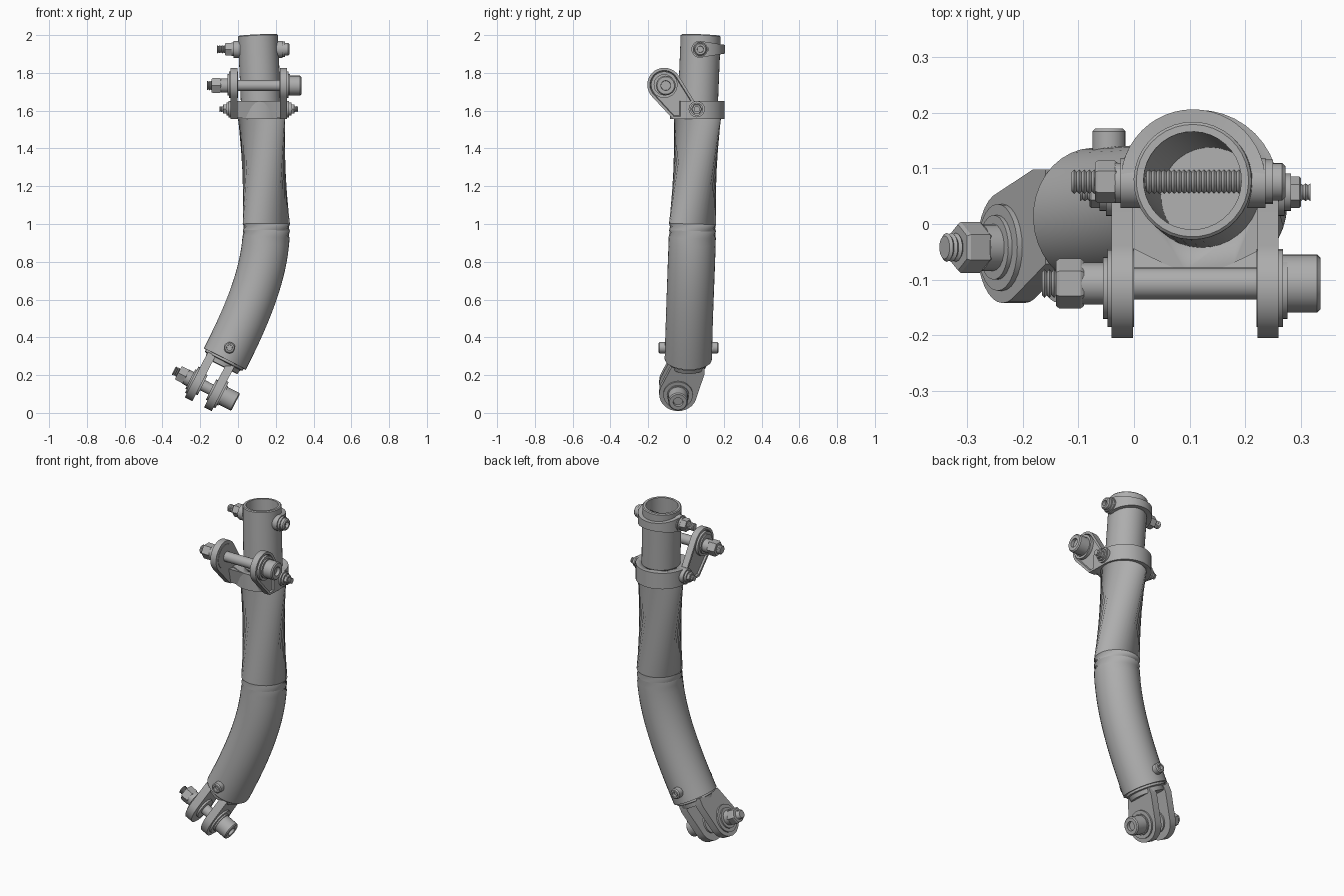
import bpy, bmesh, math
from mathutils import Vector, Quaternion
from mathutils.geometry import convex_hull_2d, interpolate_bezier

if "Cube" in bpy.data.objects:
    bpy.data.objects.remove(bpy.data.objects["Cube"])

steel = bpy.data.materials.new("grey_steel")
steel.use_nodes = True
steel.diffuse_color = (0.42, 0.42, 0.42, 1)
steel.node_tree.nodes["Principled BSDF"].inputs["Base Color"].default_value = (0.42, 0.42, 0.42, 1)

X, Y, Z = Vector((1, 0, 0)), Vector((0, 1, 0)), Vector((0, 0, 1))


def finish(name, bm):
    bmesh.ops.recalc_face_normals(bm, faces=bm.faces)
    me = bpy.data.meshes.new(name)
    bm.to_mesh(me)
    bm.free()
    me.materials.append(steel)
    for p in me.polygons:
        p.use_smooth = True
    me.set_sharp_from_angle(angle=math.radians(32))
    ob = bpy.data.objects.new(name, me)
    bpy.context.scene.collection.objects.link(ob)
    return ob


def skin(bm, rings):
    """Join equal rings of points into a capped solid."""
    loops = [[bm.verts.new(p) for p in r] for r in rings]
    n = len(loops[0])
    for a, b in zip(loops, loops[1:]):
        for i in range(n):
            bm.faces.new((a[i], a[(i + 1) % n], b[(i + 1) % n], b[i]))
    return bm.faces.new(loops[0][::-1]), bm.faces.new(loops[-1])


def ring(c, axis, r, n):
    q = Vector(axis).to_track_quat('Z', 'Y')
    return [Vector(c) + q @ Vector((r * math.cos(t), r * math.sin(t), 0))
            for t in (2 * math.pi * i / n for i in range(n))]


def turned(name, o, axis, parts):
    """Several lathe profiles [(sides, [(along, radius), ...])] in one object."""
    bm = bmesh.new()
    axis = Vector(axis).normalized()
    for sides, prof in parts:
        skin(bm, [ring(Vector(o) + axis * t, axis, r, sides) for t, r in prof])
    return finish(name, bm)


def rod(t0, t1, r, n=20):
    return n, [(t0, r), (t1, r)]


def thread(t0, t1, r, pitch=0.009):
    k = max(2, round((t1 - t0) / pitch * 2))
    return 14, [(t0 + (t1 - t0) * i / k, r * (0.8 if i % 2 == 0 else 1)) for i in range(k + 1)]


def nut(t0, t1, r):
    c = (t1 - t0) * 0.12
    return 6, [(t0, r * 0.9), (t0 + c, r), (t1 - c, r), (t1, r * 0.9)]


def socket_head(t0, t1, r, n=20):
    s = 1 if t1 > t0 else -1
    c = 0.006 * s
    return n, [(t0, r), (t1 - c, r), (t1, r - 0.006), (t1, r * 0.5), (t1 - 3 * c, r * 0.48)]


def circle(cx, cy, r, n=32):
    return [(cx + r * math.cos(2 * math.pi * i / n), cy + r * math.sin(2 * math.pi * i / n))
            for i in range(n)]


def plate(name, pts, o, u, v, w, t0, t1, pocket=0):
    """Hull of 2D points in the u, v plane, extruded along w; t1 is the outer side."""
    hull = [pts[i] for i in convex_hull_2d([Vector(p) for p in pts])]
    bm = bmesh.new()
    _, cap = skin(bm, [[Vector(o) + u * a + v * b + w * t for a, b in hull] for t in (t0, t1)])
    bmesh.ops.recalc_face_normals(bm, faces=bm.faces)
    if pocket:
        bmesh.ops.inset_region(bm, faces=[cap], thickness=pocket, depth=0)
        bmesh.ops.inset_region(bm, faces=[cap], thickness=0.004, depth=-0.01)
    return finish(name, bm)


# Bent main tube with a stepped, hollow top
down = Vector((-0.455, -0.02, -0.89)).normalized()
top, step, bend = Vector((0.105, 0.078, 2)), Vector((0.125, 0.06, 1.56)), Vector((0.15, 0.035, 1))
foot = Vector((-0.07, 0.012, 0.285))
up = (top - step).normalized()
path = interpolate_bezier(foot, foot - down * 0.3, Vector((0.155, 0.03, 0.78)), bend, 20)
stations = []
for i, p in enumerate(path):
    tan = -down if i == 0 else path[min(i + 1, 19)] - path[i - 1]
    stations.append((p, tan, 0.125))
stations += [(step, up, 0.125), (step, up, 0.106), (top - up * 0.005, up, 0.106), (top, up, 0.101),
             (top, up, 0.088), (step - up * 0.25, up, 0.088)]
bm = bmesh.new()
skin(bm, [ring(*s, 36) for s in stations])
finish("main_tube", bm)

# Cross bolt through the lower end of the tube
turned("lower_cross_bolt", (-0.045, 0.012, 0.345), Y,
       [rod(-0.13, 0.13, 0.018), socket_head(-0.11, -0.157, 0.03), socket_head(0.11, 0.16, 0.03)])

# Clevis fork: neck, two lugs, washers and pin
pin_dir = Vector((0.89, 0, -0.455)).normalized()
lift = Vector((0.455, 0, 0.89)).normalized()
pin = Vector((-0.165, -0.042, 0.135))
turned("fork_neck", foot, down, [(32, [(-0.01, 0.112), (0.012, 0.112), (0.016, 0.1), (0.04, 0.095)])])
lug = circle(0, 0, 0.1) + [(-0.03, 0.17), (0.14, 0.17), (0.14, 0.12), (-0.04, 0.12)]
for side, s in (("left", 1), ("right", -1)):
    plate(f"fork_lug_{side}", lug, pin, Y, lift, pin_dir * s, 0.035, 0.08)
    turned(f"fork_washer_{side}", pin, pin_dir * s,
           [rod(0.078, 0.09, 0.078, 28), rod(0.088, 0.098, 0.058, 28), rod(0.025, 0.037, 0.06, 28)])
turned("fork_pin", pin, pin_dir,
       [rod(-0.14, 0.1, 0.03), rod(-0.125, -0.09, 0.042), nut(-0.17, -0.12, 0.046),
        thread(-0.197, -0.165, 0.026), socket_head(0.09, 0.172, 0.052, 24)])

# Collar clamp around the step, bored for the tube
collar = plate("collar", circle(0.115, 0.06, 0.145, 40) + [(-0.03, -0.03), (0.26, -0.03)],
               (0, 0, 0), X, Y, Z, 1.555, 1.65)
cutter = turned("collar_cutter", step, up, [rod(-0.2, 0.3, 0.1, 36)])
cutter.hide_render = True
cutter.hide_viewport = True
cut = collar.modifiers.new("bore", 'BOOLEAN')
cut.object = cutter
cut.operation = 'DIFFERENCE'

# Web between the arms
plate("collar_web", [(-0.065, 1.56), (-0.025, 1.56), (-0.025, 1.64), (-0.085, 1.65)],
      (0, 0, 0), Y, Z, X, -0.01, 0.24)

# Raised arms with pockets, hub rings and clamp bosses
arm = circle(-0.115, 1.737, 0.09) + [(-0.07, 1.557), (0.06, 1.557), (0.075, 1.6), (0.03, 1.655)]
mid = 0.11
for side, s in (("left", 1), ("right", -1)):
    o = Vector((mid, 0, 0))
    plate(f"arm_{side}", arm, o, Y, Z, X * s, 0.112, 0.15, pocket=0.014)
    turned(f"arm_hub_{side}", (mid, -0.115, 1.737), X * s,
           [rod(0.11, 0.158, 0.07, 28), rod(0.156, 0.166, 0.056, 28)])
    turned(f"clamp_boss_{side}", (mid, 0.057, 1.608), X * s, [rod(0.11, 0.16, 0.043, 24)])

# Pin across the arms
turned("arm_pin", (0, -0.107, 1.733), X,
       [rod(-0.11, 0.28, 0.029), rod(-0.095, -0.045, 0.038), nut(-0.14, -0.09, 0.045),
        thread(-0.165, -0.135, 0.026), socket_head(0.265, 0.335, 0.052, 24)])

# Collar clamp screws
for side, s in (("left", 1), ("right", -1)):
    turned(f"collar_screw_{side}", (mid, 0.057, 1.608), X * s,
           [rod(0.155, 0.172, 0.034), nut(0.168, 0.19, 0.028), thread(0.185, 0.207, 0.016)])

# Upper strap: half ring that narrows toward the back, with round tabs
bm = bmesh.new()
sections = []
for i in range(25):
    t = math.pi * i / 24
    h = 0.044 - 0.021 * math.sin(t)
    out = Vector((math.cos(t), math.sin(t), 0))
    c = Vector((0.106, 0.076, 1.925))
    sections.append([c + out * r + Z * z for r, z in ((0.1, -h), (0.13, -h), (0.13, h), (0.1, h))])
skin(bm, sections)
finish("upper_strap", bm)
for side, s in (("left", 1), ("right", -1)):
    turned(f"strap_tab_{side}", (0.106, 0.074, 1.925), X * s,
           [rod(0.095, 0.13, 0.045, 28), rod(0.128, 0.14, 0.036, 24)])

# Strap bolt through the hollow top
turned("strap_bolt", (0, 0.076, 1.925), X,
       [thread(-0.112, 0.22, 0.022), nut(-0.07, -0.03, 0.038),
        rod(0.235, 0.25, 0.04), socket_head(0.245, 0.272, 0.034)])
